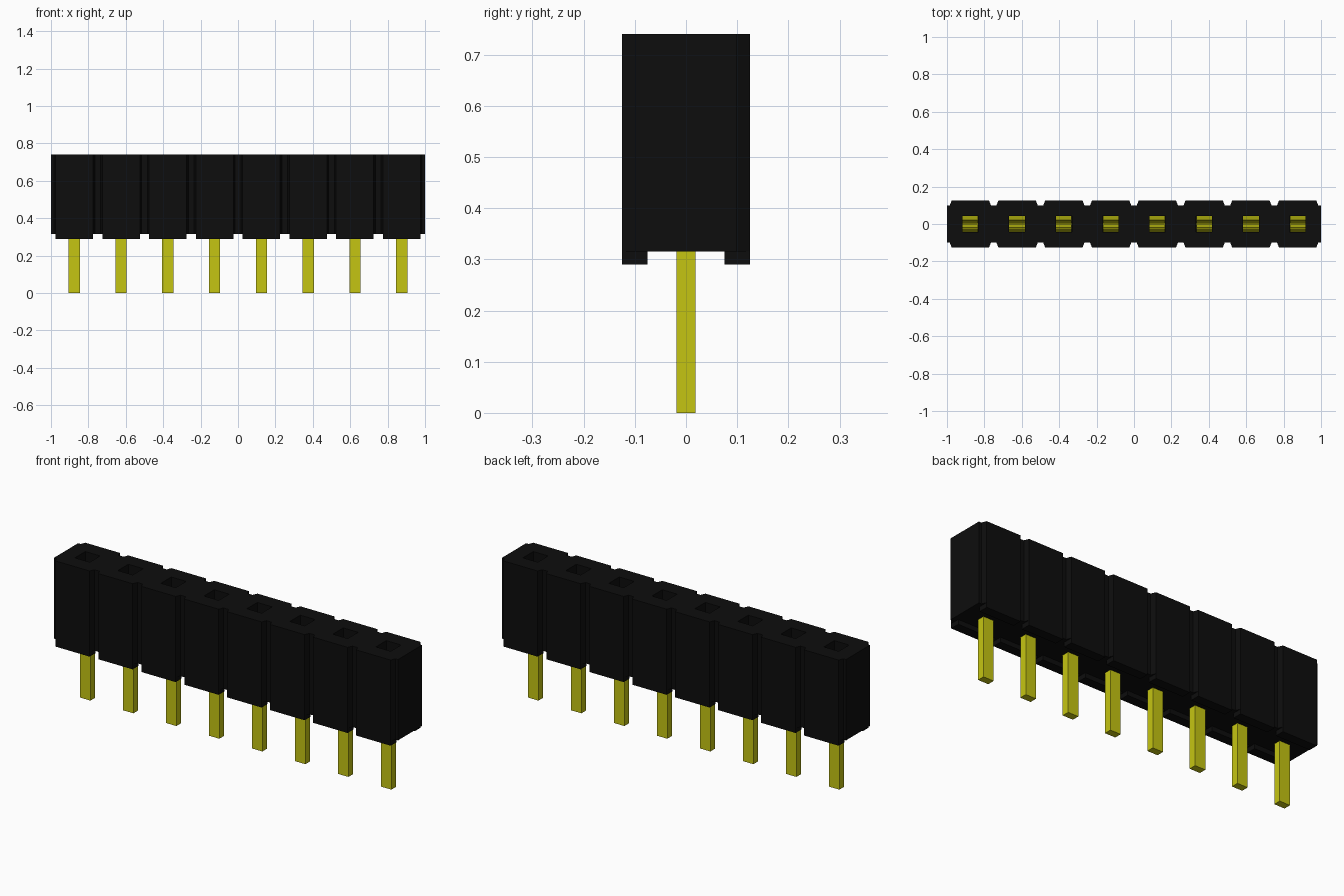
import bpy
import bmesh

cube = bpy.data.objects.get("Cube")
if cube:
    bpy.data.objects.remove(cube, do_unlink=True)

COUNT, PITCH = 8, 0.25
BOTTOM, TOP, SOCKET_FLOOR = 0.315, 0.74, 0.35
CENTRES = [(i - (COUNT - 1) / 2) * PITCH for i in range(COUNT)]


def make_material(name, colour):
    mat = bpy.data.materials.new(name)
    mat.use_nodes = True
    mat.diffuse_color = colour
    mat.node_tree.nodes["Principled BSDF"].inputs["Base Color"].default_value = colour
    return mat


black = make_material("black plastic", (0.004, 0.004, 0.004, 1))
gold = make_material("yellow metal", (0.56, 0.56, 0.006, 1))


def finish(name, bm, mat):
    bmesh.ops.recalc_face_normals(bm, faces=bm.faces)
    mesh = bpy.data.meshes.new(name)
    bm.to_mesh(mesh)
    bm.free()
    mesh.materials.append(mat)
    obj = bpy.data.objects.new(name, mesh)
    bpy.context.collection.objects.link(obj)
    return obj


def add_box(bm, low, high):
    verts = bmesh.ops.create_cube(bm, size=1)["verts"]
    for v in verts:
        for k in range(3):
            v.co[k] = low[k] if v.co[k] < 0 else high[k]


def add_prism(bm, points, offset):
    face = bm.faces.new([bm.verts.new(p) for p in points])
    new = bmesh.ops.extrude_face_region(bm, geom=[face])["geom"]
    verts = [g for g in new if isinstance(g, bmesh.types.BMVert)]
    bmesh.ops.translate(bm, vec=offset, verts=verts)


# Housing: scalloped outline with chamfered grooves between positions
side = [(-1, -0.1)]
for cx in CENTRES:
    side += [(cx - 0.11, -0.1), (cx - 0.1, -0.125), (cx + 0.1, -0.125), (cx + 0.11, -0.1)]
side.append((1, -0.1))
outline = side + [(x, -y) for x, y in reversed(side)]
bm = bmesh.new()
add_prism(bm, [(x, y, BOTTOM) for x, y in outline], (0, 0, TOP - BOTTOM))
housing = finish("housing", bm, black)

# Square sockets cut into the top
bm = bmesh.new()
for cx in CENTRES:
    add_box(bm, (cx - 0.043, -0.043, SOCKET_FLOOR), (cx + 0.043, 0.043, TOP + 0.1))
cutter = finish("socket_cutter", bm, black)
cutter.hide_render = True
cut = housing.modifiers.new("sockets", 'BOOLEAN')
cut.operation = 'DIFFERENCE'
cut.solver = 'EXACT'
cut.object = cutter
bpy.context.view_layer.objects.active = housing
bpy.ops.object.modifier_apply(modifier=cut.name)
bpy.data.objects.remove(cutter, do_unlink=True)

# Stand-off feet along both long edges
bm = bmesh.new()
for cx in CENTRES:
    for low, high in ((-0.125, -0.075), (0.075, 0.125)):
        add_box(bm, (cx - 0.1, low, 0.29), (cx + 0.1, high, BOTTOM))
finish("feet", bm, black)

# Solder pins
bm = bmesh.new()
for cx in CENTRES:
    add_box(bm, (cx - 0.03, -0.019, 0), (cx + 0.03, 0.019, SOCKET_FLOOR))
finish("pins", bm, gold)

# Spring contacts: a base plate and two leaves pinched towards the middle
leaf = [(0.042, 0.352), (0.042, 0.4), (0.012, 0.56), (0.028, 0.62)]
inner = [(y - 0.008, z) for y, z in reversed(leaf)]
bm = bmesh.new()
for cx in CENTRES:
    add_box(bm, (cx - 0.042, -0.042, SOCKET_FLOOR - 0.005), (cx + 0.042, 0.042, SOCKET_FLOOR + 0.005))
    for s in (-1, 1):
        add_prism(bm, [(cx - 0.042, s * y, z) for y, z in leaf + inner], (0.084, 0, 0))
finish("spring_contacts", bm, gold)
